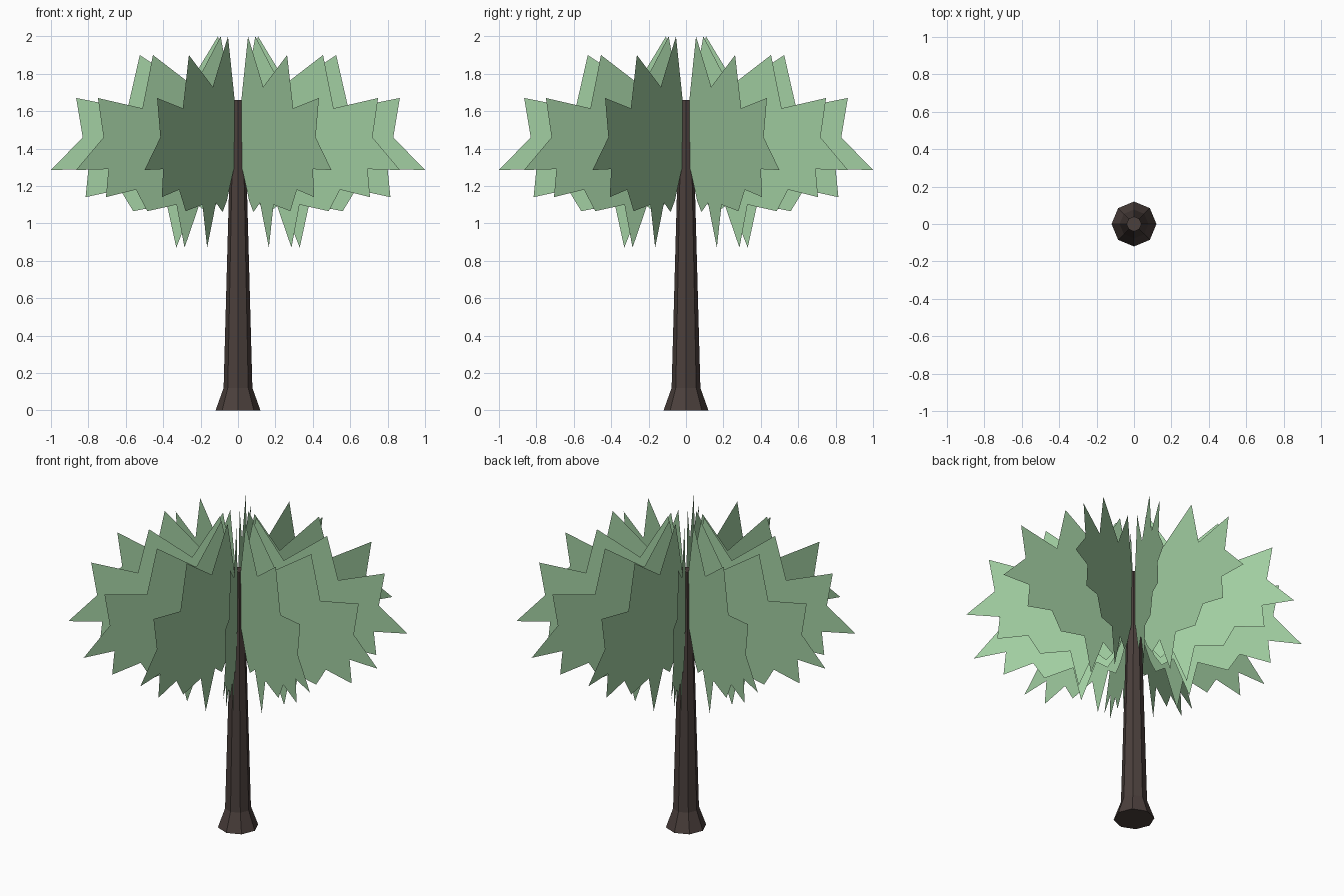
import bpy, math

if "Cube" in bpy.data.objects:
    bpy.data.objects.remove(bpy.data.objects["Cube"])


def material(name, color):
    m = bpy.data.materials.new(name)
    m.diffuse_color = (*color, 1)
    m.use_nodes = True
    m.node_tree.nodes["Principled BSDF"].inputs["Base Color"].default_value = m.diffuse_color
    return m


def mesh_object(name, verts, faces, mat):
    mesh = bpy.data.meshes.new(name)
    mesh.from_pydata(verts, [], faces)
    mesh.materials.append(mat)
    mesh.update()
    obj = bpy.data.objects.new(name, mesh)
    bpy.context.collection.objects.link(obj)
    return obj


bark = material("bark", (0.07, 0.05, 0.045))
green = material("foliage", (0.36, 0.62, 0.36))

# Trunk: eight-sided, flared at the base, tapering upward
SIDES = 8
rings = [(0.12, 0), (0.077, 0.12), (0.045, 1.29), (0.04, 1.66)]
verts = [(r * math.cos(math.tau * i / SIDES), r * math.sin(math.tau * i / SIDES), z)
         for r, z in rings for i in range(SIDES)]
faces = [(k * SIDES + i, k * SIDES + (i + 1) % SIDES,
          (k + 1) * SIDES + (i + 1) % SIDES, (k + 1) * SIDES + i)
         for k in range(len(rings) - 1) for i in range(SIDES)]
faces += [tuple(reversed(range(SIDES))),
          tuple(range((len(rings) - 1) * SIDES, len(rings) * SIDES))]
mesh_object("trunk", verts, faces, bark)

# Foliage: one jagged half-crown outline (radius, height) repeated around the trunk
outline = [(0.01, 1.29), (0.045, 1.29), (0.12, 1.12), (0.165, 1.06), (0.235, 1.11),
           (0.33, 0.87), (0.38, 1.10), (0.56, 1.065), (0.63, 1.18), (0.815, 1.14),
           (0.80, 1.29), (1.0, 1.285), (0.83, 1.46), (0.865, 1.67), (0.59, 1.615),
           (0.525, 1.90), (0.27, 1.73), (0.107, 2.0), (0.035, 1.655), (0.01, 1.655)]
for n in range(12):
    a = math.tau * n / 12
    pts = [(r * math.cos(a), r * math.sin(a), z) for r, z in outline]
    mesh_object(f"foliage_fin_{n + 1}", pts, [tuple(range(len(pts)))], green)
